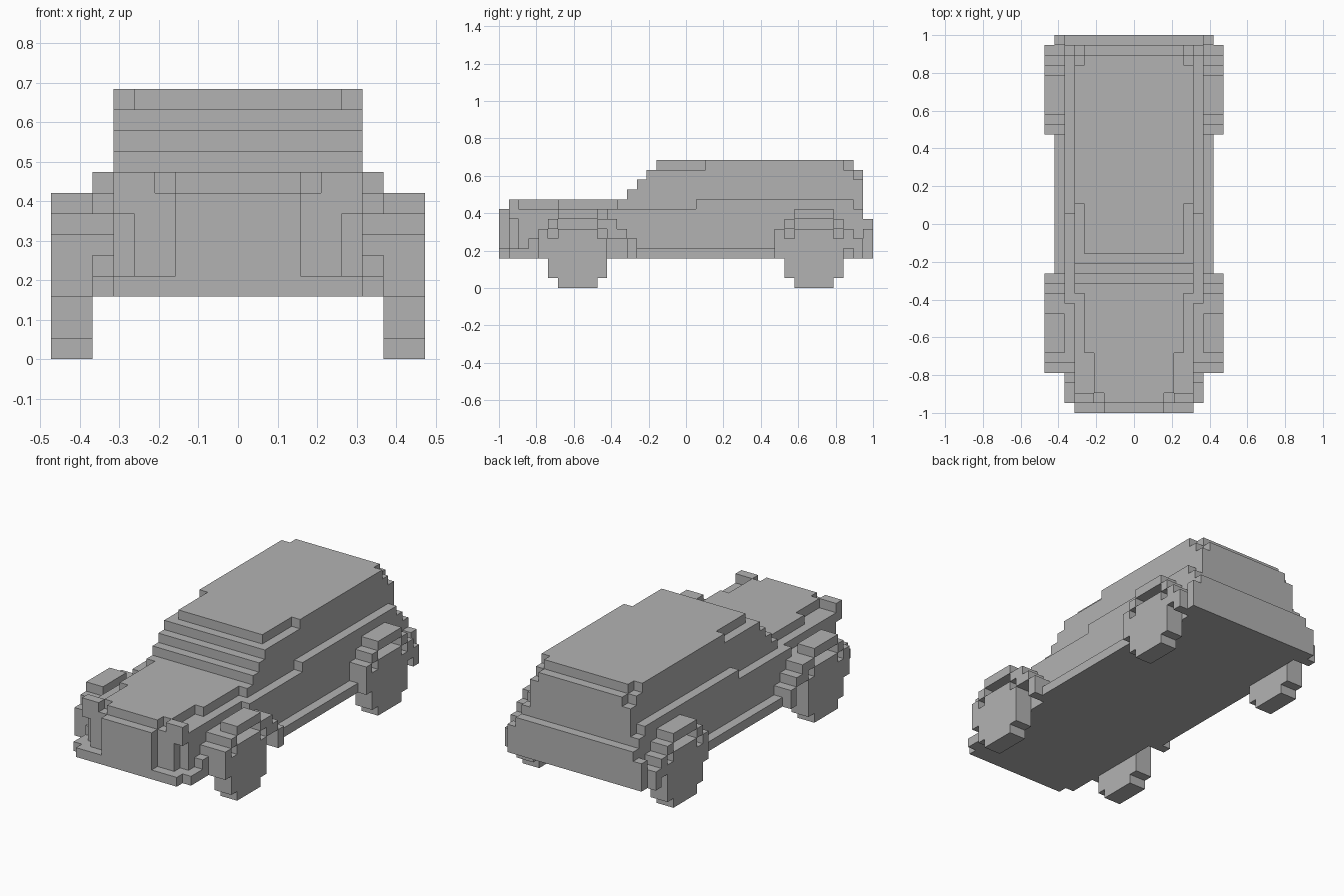
import bpy
import bmesh
from mathutils import Matrix

U = 1 / 19  # edge of one block

old = bpy.data.objects.get("Cube")
if old:
    bpy.data.objects.remove(old, do_unlink=True)

grey = bpy.data.materials.new("plain_grey")
grey.use_nodes = True
colour = (0.45, 0.45, 0.45, 1)
grey.diffuse_color = colour
grey.node_tree.nodes["Principled BSDF"].inputs["Base Color"].default_value = colour


def add_box(bm, x, y, z):
    """Add a box spanning three block ranges."""
    size = [(b - a) * U for a, b in (x, y, z)]
    mid = [(a + b) / 2 * U for a, b in (x, y, z)]
    bmesh.ops.create_cube(bm, size=1, matrix=Matrix.Translation(mid) @ Matrix.Diagonal((*size, 1)))


def finish(name, bm):
    mesh = bpy.data.meshes.new(name)
    bm.to_mesh(mesh)
    bm.free()
    mesh.materials.append(grey)
    obj = bpy.data.objects.new(name, mesh)
    bpy.context.collection.objects.link(obj)


def centred(name, boxes):
    """Boxes given as half width, back-to-front range and height range."""
    bm = bmesh.new()
    for w, y0, y1, z0, z1 in boxes:
        add_box(bm, (-w, w), (y0, y1), (z0, z1))
    finish(name, bm)


def paired(name, x0, x1, boxes):
    """The same stack of boxes on the left and right."""
    for side, xs in (("left", (x0, x1)), ("right", (-x1, -x0))):
        bm = bmesh.new()
        for y0, y1, z0, z1 in boxes:
            add_box(bm, xs, (y0, y1), (z0, z1))
        finish(side + "_" + name, bm)


# Main body, floor and shoulders
centred("lower_body", [(6, -17, 18, 3, 8), (7, -8, 18, 3, 8), (7, 1, 17, 8, 9)])
centred("front_bumper", [(6, -19, -17, 3, 4), (7, -18, -8, 3, 4)])
centred("rear_bumper", [(8, 18, 19, 3, 6), (7, 18, 19, 6, 7)])

# Hood widening towards the cabin, and the grille
centred("hood", [(3, -18, -17, 8, 9), (4, -17, -13, 8, 9), (5, -13, -7, 8, 9), (6, -7, 1, 8, 9)])
centred("grille", [(3, -19, -17, 4, 8)])
paired("lamp_inner", 3, 5, [(-18, -17, 4, 8)])
paired("lamp_brow", 5, 6, [(-18, -17, 7, 8)])
paired("lamp_cap", 4, 6, [(-18, -17, 8, 9)])

# Cabin with a stepped windscreen
centred("cabin", [(6, step - 6, 17, 9 + step, 10 + step) for step in range(3)])
centred("cabin_back", [(6, 17, 18, 7, 11), (5, 17, 18, 11, 12)])
centred("roof", [(5, -3, 17, 12, 13), (6, 2, 16, 12, 13)])

# Steps between the hood and the front fenders
paired("inner_fender", 6, 7, [(-16 + i, -8, 4 + i, 5 + i) for i in range(3)])

# Wheels with clipped corners
for name, y in (("front_wheel", -11), ("rear_wheel", 13)):
    paired(name, 7, 9, [(y - 2, y + 2, 0, 6), (y - 3, y + 3, 1, 5)])

# Arches, leaving a one-block gap over each wheel
paired("front_fender", 7, 9, [
    (-13, -9, 7, 8), (-14, -13, 6, 7), (-15, -14, 3, 6),
    (-9, -7, 6, 7), (-8, -6, 5, 6), (-6, -5, 3, 5)])
paired("rear_fender", 7, 9, [
    (11, 15, 7, 8), (10, 11, 6, 7), (9, 10, 3, 6),
    (15, 16, 6, 7), (16, 17, 4, 6), (17, 18, 3, 5)])
paired("running_board", 7, 8, [(-5, 9, 3, 4)])
